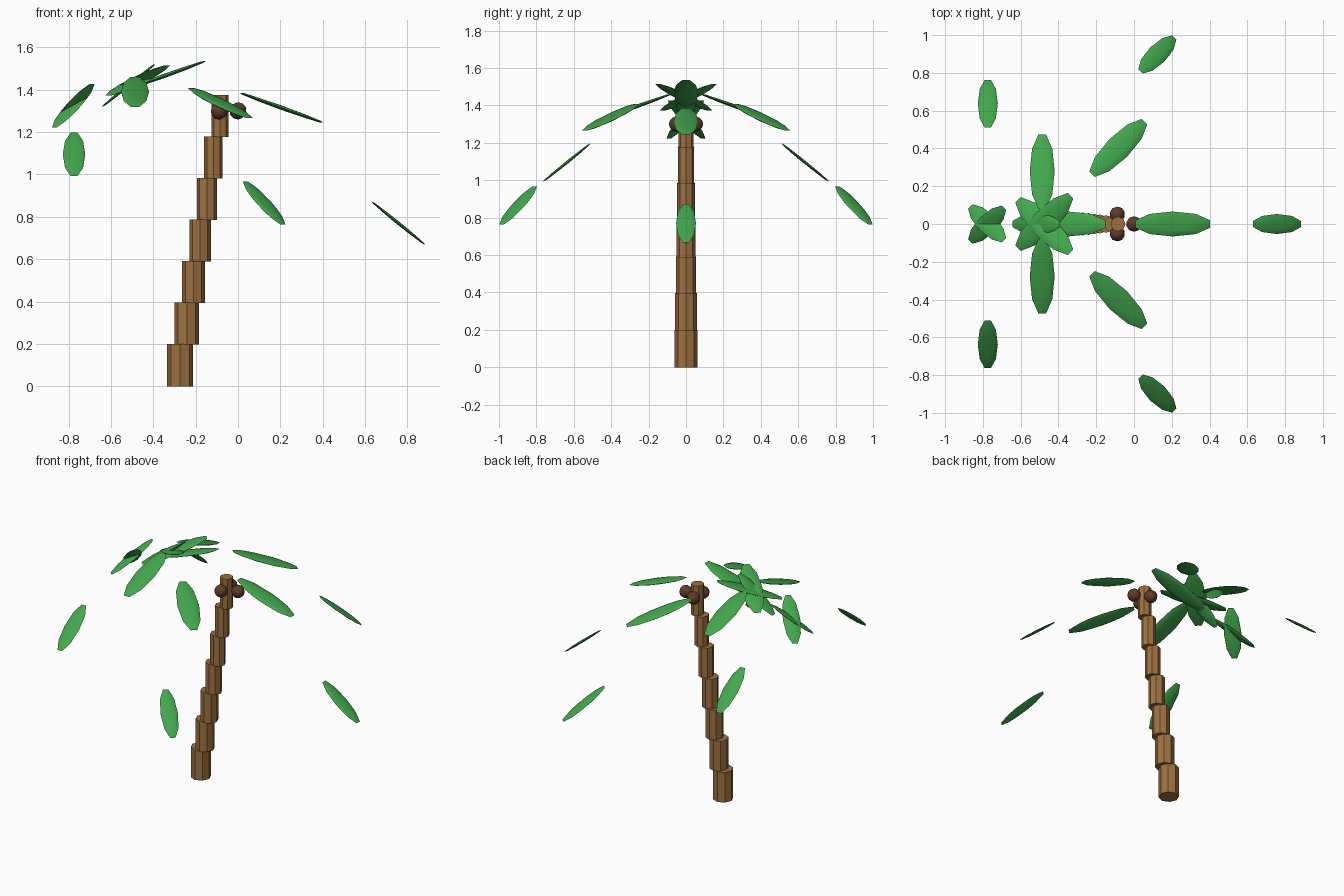
import bpy
from math import sin, cos, radians, pi
from mathutils import Matrix, Vector

cube = bpy.data.objects.get("Cube")
if cube:
    bpy.data.objects.remove(cube, do_unlink=True)


def material(name, rgb):
    mat = bpy.data.materials.new(name)
    mat.use_nodes = True
    mat.diffuse_color = (*rgb, 1)
    mat.node_tree.nodes["Principled BSDF"].inputs["Base Color"].default_value = (*rgb, 1)
    return mat


bark = material("bark brown", (0.34, 0.165, 0.052))
shell = material("coconut brown", (0.115, 0.045, 0.022))
leaf = material("leaf green", (0.055, 0.39, 0.075))


def finish(name, mat):
    obj = bpy.context.object
    obj.name = name
    obj.data.materials.append(mat)
    return obj


# Leaning trunk of stacked, slowly narrowing drums
for i in range(7):
    bpy.ops.mesh.primitive_cylinder_add(
        vertices=8, radius=0.0615 - 0.0036 * i, depth=0.2,
        location=(-0.273 + 0.0314 * i, 0, 0.1 + 0.196 * i))
    finish(f"trunk_segment_{i + 1}", bark)

# Three coconuts around the top of the trunk
for i in range(3):
    a = i * 2 * pi / 3
    bpy.ops.mesh.primitive_ico_sphere_add(
        subdivisions=2, radius=0.041,
        location=(-0.059 + 0.059 * cos(a), 0.059 * sin(a), 1.3))
    finish(f"coconut_{i + 1}", shell)
    bpy.ops.object.shade_smooth_by_angle(angle=radians(40))


# Ring of eight flattened leaves; their centres follow a looping, tilted path
def leaf_ring(name, size, droop, x0, swing, loop, z0, rise):
    for i in range(8):
        a = i * pi / 4
        centre = Vector((x0 + swing * cos(a) + loop * cos(2 * a),
                         swing * sin(a) + loop * sin(2 * a),
                         z0 - rise * cos(a)))
        bpy.ops.mesh.primitive_ico_sphere_add(subdivisions=2, radius=1)
        obj = finish(f"{name}_{i + 1}", leaf)
        obj.data.transform(Matrix.Diagonal((*size, 1)))
        obj.matrix_world = (Matrix.Translation(centre) @ Matrix.Rotation(a, 4, "Z")
                            @ Matrix.Rotation(radians(droop), 4, "Y"))
        bpy.ops.object.shade_smooth_by_angle(angle=radians(40))


leaf_ring("inner_leaf", (0.22, 0.066, 0.01), 19.8, -0.279, 0.277, 0.207, 1.39, 0.075)
leaf_ring("outer_leaf", (0.171, 0.053, 0.008), 39, -0.327, 0.637, 0.447, 1.095, 0.325)
